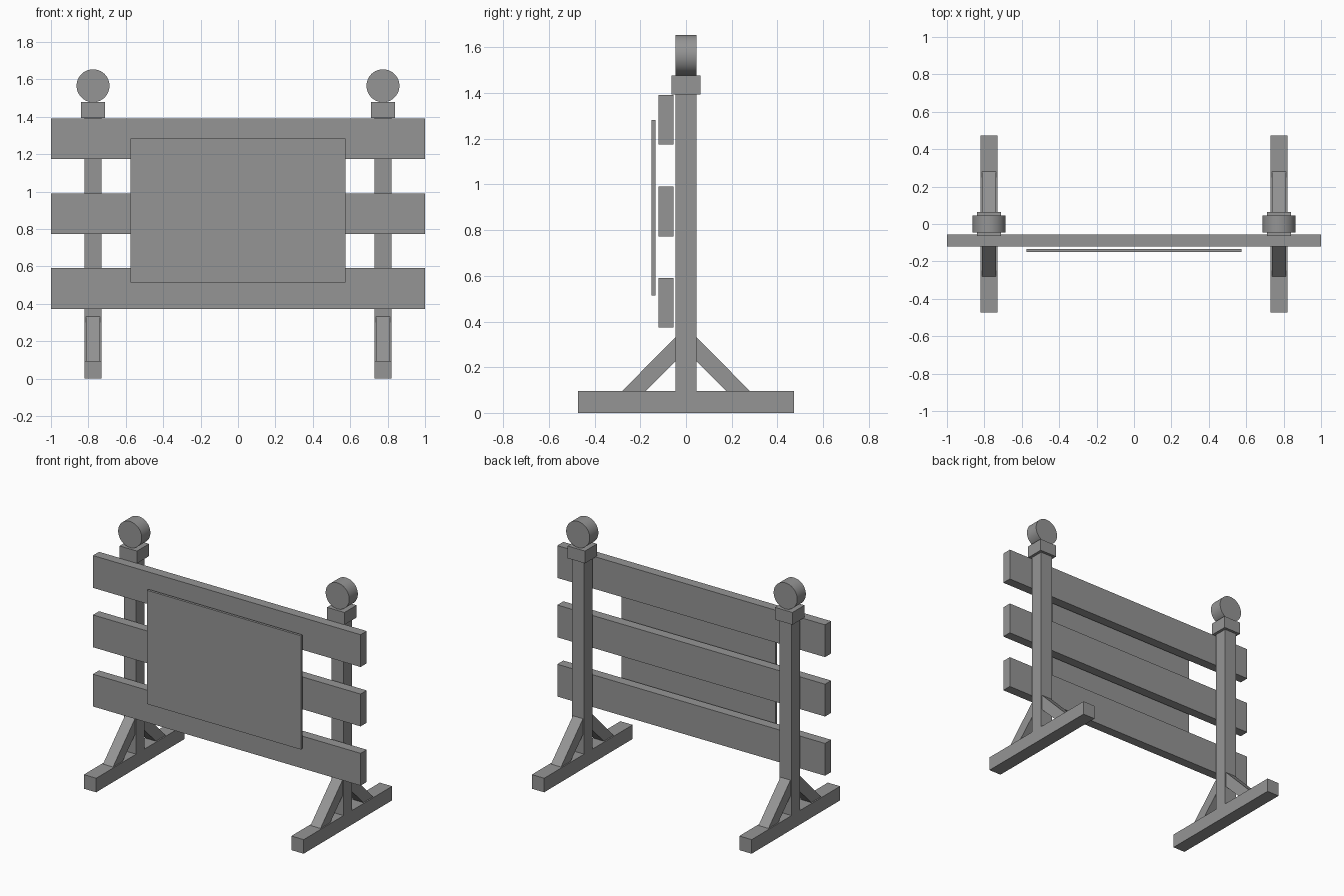
import bpy, bmesh, math

cube = bpy.data.objects.get("Cube")
if cube:
    bpy.data.objects.remove(cube, do_unlink=True)

grey = bpy.data.materials.new("plain_grey")
grey.use_nodes = True
colour = (0.3, 0.3, 0.3, 1)
grey.diffuse_color = colour
grey.node_tree.nodes["Principled BSDF"].inputs["Base Color"].default_value = colour


def finish(name, bm):
    bmesh.ops.recalc_face_normals(bm, faces=bm.faces)
    mesh = bpy.data.meshes.new(name)
    bm.to_mesh(mesh)
    bm.free()
    mesh.materials.append(grey)
    ob = bpy.data.objects.new(name, mesh)
    bpy.context.collection.objects.link(ob)
    return ob


def box(name, x, y, z):
    """Box from (min, max) ranges on each axis."""
    bm = bmesh.new()
    bmesh.ops.create_cube(bm, size=1)
    for v in bm.verts:
        v.co = [(a + b) / 2 + c * (b - a) for (a, b), c in zip((x, y, z), v.co)]
    return finish(name, bm)


def span(centre, width):
    return centre - width / 2, centre + width / 2


def brace(name, x, side):
    """Diagonal strut with mitred ends, extruded along x."""
    profile = [(0.28, 0.095), (0.046, 0.332), (0.046, 0.225), (0.177, 0.095)]
    bm = bmesh.new()
    lo, hi = span(x, 0.075)
    face = bm.faces.new([bm.verts.new((lo, side * y, z)) for y, z in profile])
    new = bmesh.ops.extrude_face_region(bm, geom=[face])["geom"]
    bmesh.ops.translate(bm, vec=(hi - lo, 0, 0),
                        verts=[g for g in new if isinstance(g, bmesh.types.BMVert)])
    return finish(name, bm)


# Uprights with feet, braces, caps and round lamps
for label, x in (("left", 0.775), ("right", -0.775)):
    box(f"{label}_foot", span(x, 0.092), (-0.472, 0.472), (0, 0.095))
    box(f"{label}_post", span(x, 0.092), (-0.046, 0.046), (0.095, 1.395))
    box(f"{label}_post_cap", span(x, 0.13), (-0.064, 0.064), (1.395, 1.478))
    brace(f"{label}_front_brace", x, -1)
    brace(f"{label}_back_brace", x, 1)
    bpy.ops.mesh.primitive_cylinder_add(
        vertices=64, radius=0.088, depth=0.092,
        location=(x, 0, 1.566), rotation=(math.pi / 2, 0, 0))
    lamp = bpy.context.object
    lamp.name = f"{label}_lamp"
    lamp.data.materials.append(grey)
    bpy.ops.object.shade_smooth_by_angle(angle=math.radians(30))

# Horizontal planks on the front of the posts
for label, z in (("lower", 0.482), ("middle", 0.882), ("upper", 1.283)):
    box(f"{label}_plank", (-1, 1), (-0.12, -0.055), span(z, 0.218))

# Sign panel standing just off the planks
box("sign_panel", (-0.575, 0.575), (-0.151, -0.134), (0.515, 1.283))
